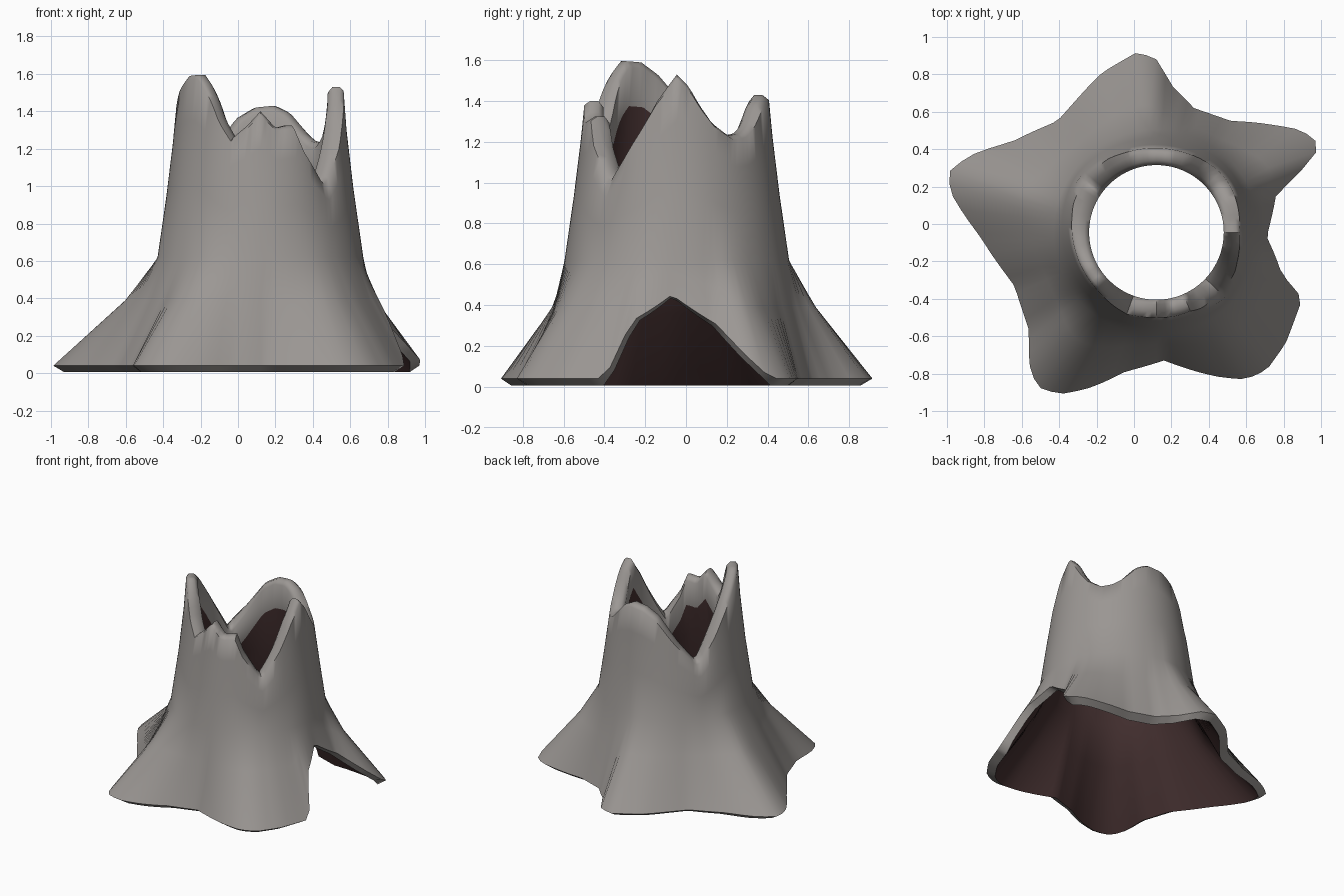
import bpy, bmesh, math

if "Cube" in bpy.data.objects:
    bpy.data.objects.remove(bpy.data.objects["Cube"])

CX, CY = 0.12, -0.045          # trunk axis
COLS = 108

# Root outline, counter-clockwise (x, y); the few raised points form the doorway
BASE = [(-1, .27), (-.97, .15), (-.82, -.07), (-.64, -.33), (-.56, -.57), (-.56, -.75),
        (-.52, -.87), (-.40, -.91), (-.25, -.88), (-.05, -.79), (.16, -.73), (.47, -.82),
        (.60, -.83), (.71, -.78), (.81, -.64), (.90, -.40), (.79, -.27), (.71, -.07),
        (.76, .16), (1, .42), (.90, .50), (.74, .53), (.52, .55), (.32, .62), (.20, .74),
        (.12, .88), (.02, .92), (-.17, .81), (-.41, .55), (-.65, .44), (-.89, .36)]
DOOR = {(.79, -.27): .32, (.71, -.07): .45, (.76, .16): .30}

# Broken rim: angle in degrees -> height
RIM = [(0, 1.53), (8, 1.47), (15, 1.38), (24, 1.29), (36, 1.23), (46, 1.24), (54, 1.28),
       (68, 1.39), (79, 1.43), (94, 1.42), (108, 1.36), (127, 1.17), (145, 1.02),
       (158, 1.18), (171, 1.33), (181, 1.43), (194, 1.53), (207, 1.59), (220, 1.595),
       (228, 1.54), (235, 1.46), (241, 1.36), (250, 1.26), (260, 1.32), (270, 1.40),
       (281, 1.31), (293, 1.33), (300, 1.2), (316, 1.02), (326, 1.13), (335, 1.24),
       (347, 1.40)]

TRUNK = [(.62, (.55,)), (1.0, (.495,)), (1.3, (.46,)), (1.6, (.44,))]


def lerp(table, t):
    """Piecewise linear lookup of a tuple."""
    for (a, va), (b, vb) in zip(table, table[1:]):
        if t <= b:
            f = max(0, (t - a) / (b - a))
            return tuple(p + (q - p) * f for p, q in zip(va, vb))
    return table[-1][1]


def wrap(table):
    """Make an angle table periodic."""
    table = sorted(table)
    return ([(table[-1][0] - 360, table[-1][1])] + table
            + [(table[0][0] + 360, table[0][1])])


base = wrap([(math.degrees(math.atan2(y - CY, x - CX)) % 360,
              (math.hypot(x - CX, y - CY), DOOR.get((x, y), .04))) for x, y in BASE])
rim = wrap([(a, (z,)) for a, z in RIM])
base_xy = [(a, (r * math.cos(math.radians(a)), r * math.sin(math.radians(a)), z))
           for a, (r, z) in base]


def trunk_r(z):
    return lerp(TRUNK, z)[0]


def column(deg):
    """(radius, height) profile: up the bark, over the rim, down the hollow."""
    x, y, zb = lerp(base_xy, deg)
    R, zt = math.hypot(x, y), lerp(rim, deg)[0]
    zm = zb + (.62 - zb) * .6
    rm = .55 + (R - .55) * .33
    z1, z2 = .62 + (zt - .62) * .4, .62 + (zt - .62) * .75
    zi = zt - .22
    zj = .62 + (zi - .62) * .5
    zlow = .005 if zb < .05 else zb - .01
    return [(R, zb), (rm, zm), (.55, .62), (trunk_r(z1), z1), (trunk_r(z2), z2),
            (min(trunk_r(zt), .47), zt - .02), (.425, zt), (.385, zt), (.36, zt - .03),
            (.365, zi), (trunk_r(zj) - .09, zj), (.47, .61), (rm - .07, zm - .03),
            (R - .06, zlow)]


def material(name, col):
    m = bpy.data.materials.new(name)
    m.diffuse_color = (*col, 1)
    m.use_nodes = True
    m.node_tree.nodes["Principled BSDF"].inputs["Base Color"].default_value = m.diffuse_color
    return m


# Hollow stump shell
bm = bmesh.new()
cols = []
for i in range(COLS):
    deg = 360 * i / COLS
    c, s = math.cos(math.radians(deg)), math.sin(math.radians(deg))
    cols.append([bm.verts.new((CX + r * c, CY + r * s, z)) for r, z in column(deg)])
n = len(cols[0])
for i in range(COLS):
    a, b = cols[i], cols[(i + 1) % COLS]
    for j in range(n):
        k = (j + 1) % n
        f = bm.faces.new((a[j], b[j], b[k], a[k]))
        f.material_index = 1 if 9 <= j < n - 1 else 0   # hollow below the lip is dark
me = bpy.data.meshes.new("hollow_stump")
bm.to_mesh(me)
bm.free()
stump = bpy.data.objects.new("hollow_stump", me)
bpy.context.collection.objects.link(stump)
me.materials.append(material("grey bark", (.33, .31, .295)))
me.materials.append(material("dark red-brown hollow", (.055, .028, .028)))
bpy.context.view_layer.objects.active = stump
stump.select_set(True)
bpy.ops.object.shade_smooth_by_angle(angle=math.radians(60))
